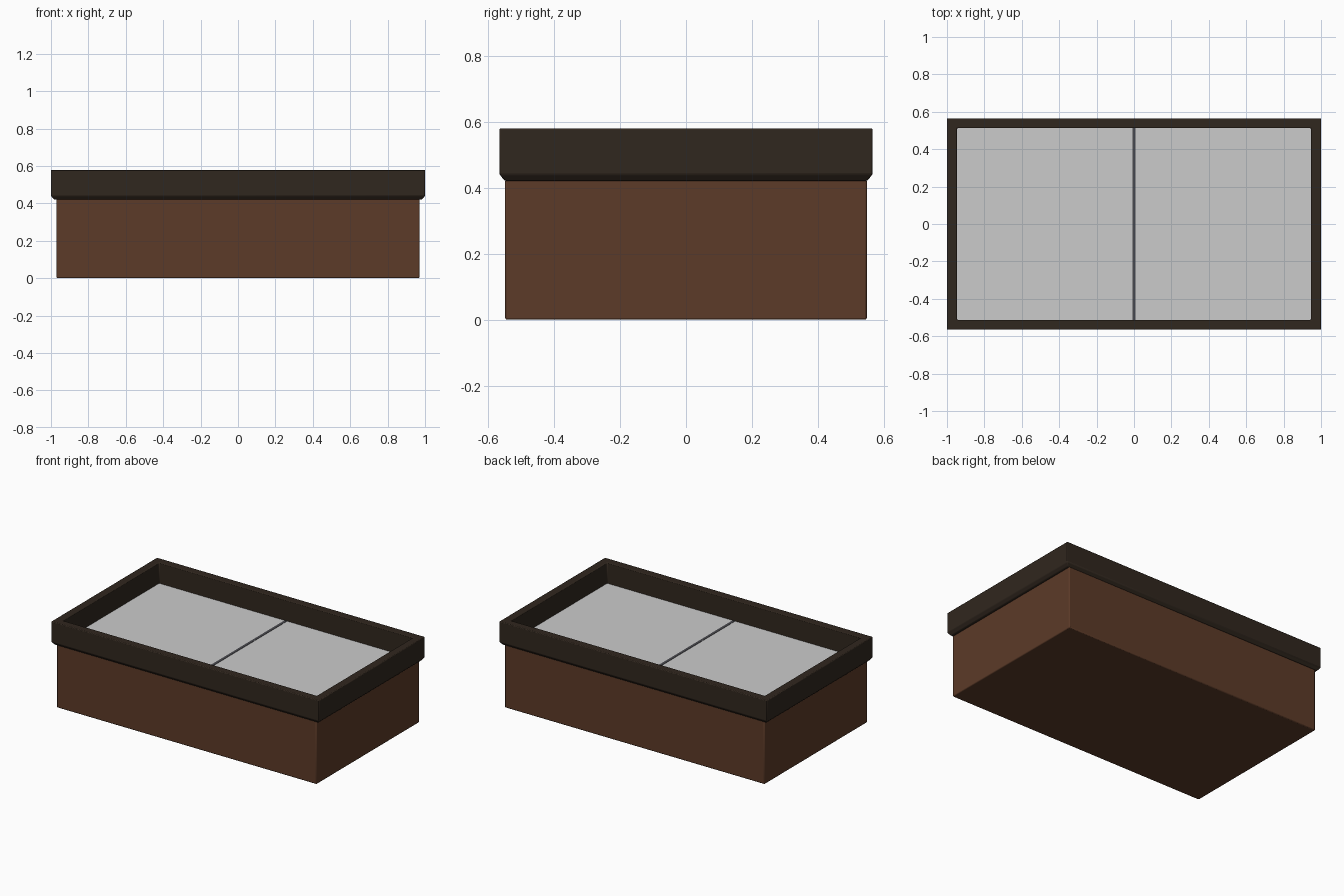
import bpy, bmesh

if "Cube" in bpy.data.objects:
    bpy.data.objects.remove(bpy.data.objects["Cube"])


def material(name, rgb):
    m = bpy.data.materials.new(name)
    m.diffuse_color = (*rgb, 1)
    m.use_nodes = True
    m.node_tree.nodes["Principled BSDF"].inputs["Base Color"].default_value = m.diffuse_color
    return m


def finish(obj, mat=None, bevel=0.0):
    if mat:
        obj.data.materials.append(mat)
    if bevel:
        mod = obj.modifiers.new("soft_edges", 'BEVEL')
        mod.width = bevel
        mod.segments = 2
        mod.limit_method = 'ANGLE'
    bpy.ops.object.select_all(action='DESELECT')
    obj.select_set(True)
    bpy.context.view_layer.objects.active = obj
    bpy.ops.object.shade_smooth_by_angle()


def box(name, lo, hi, mat=None, bevel=0.0):
    centre = [(a + b) / 2 for a, b in zip(lo, hi)]
    bpy.ops.mesh.primitive_cube_add(size=1, location=centre)
    obj = bpy.context.object
    obj.name = name
    obj.scale = [b - a for a, b in zip(lo, hi)]
    bpy.ops.object.transform_apply(location=False, rotation=False, scale=True)
    finish(obj, mat, bevel)
    return obj


def frame(name, half_x, half_y, profile, mat, bevel):
    # Sweep a closed (inset, z) profile around a mitred rectangle
    bm = bmesh.new()
    loops = []
    for sx, sy in ((-1, -1), (1, -1), (1, 1), (-1, 1)):
        loops.append([bm.verts.new((sx * (half_x - i), sy * (half_y - i), z))
                      for i, z in profile])
    n = len(profile)
    for c in range(4):
        a, b = loops[c], loops[(c + 1) % 4]
        for k in range(n):
            j = (k + 1) % n
            bm.faces.new((a[k], b[k], b[j], a[j]))
    bmesh.ops.recalc_face_normals(bm, faces=bm.faces)
    mesh = bpy.data.meshes.new(name)
    bm.to_mesh(mesh)
    bm.free()
    obj = bpy.data.objects.new(name, mesh)
    bpy.context.collection.objects.link(obj)
    finish(obj, mat, bevel)
    return obj


brown = material("brown_wood", (0.107, 0.043, 0.021))
dark = material("dark_wood", (0.03, 0.02, 0.013))
charcoal = material("charcoal", (0.07, 0.07, 0.08))

# Solid lower body
box("body", (-0.97, -0.548, 0), (0.97, 0.548, 0.425), brown, 0.006)

# Overhanging rim with a chamfered underside
frame("rim", 1.0, 0.565,
      [(0, 0.58), (0, 0.44), (0.017, 0.42), (0.053, 0.42), (0.053, 0.58)],
      dark, 0.005)

# Recessed lid panels either side of the divider
for side, x0, x1 in (("left", -0.95, -0.009), ("right", 0.009, 0.95)):
    box(side + "_panel", (x0, -0.515, 0.415), (x1, 0.515, 0.44))
box("divider", (-0.009, -0.515, 0.415), (0.009, 0.515, 0.442), charcoal)
